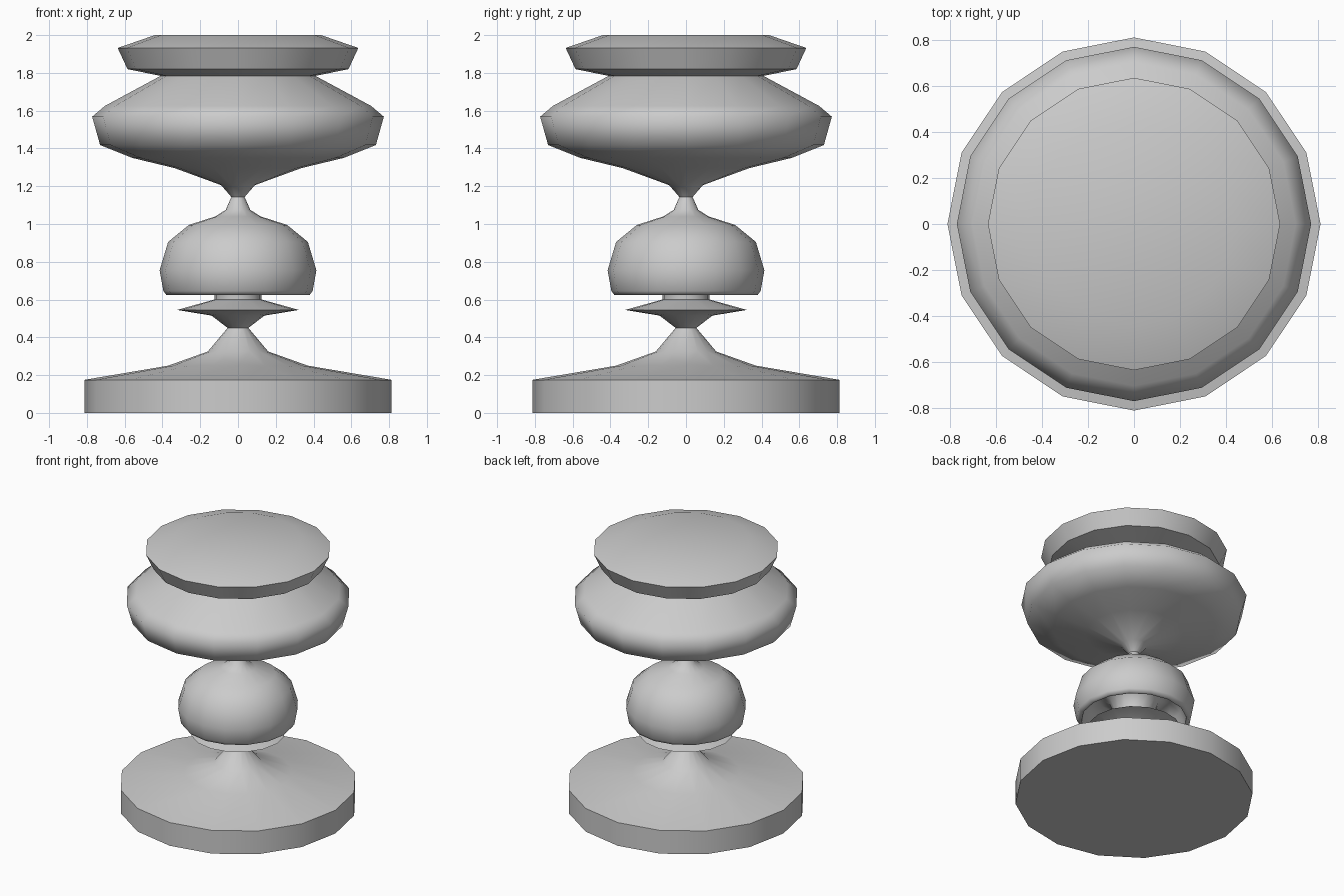
import bpy, bmesh, math

if "Cube" in bpy.data.objects:
    bpy.data.objects.remove(bpy.data.objects["Cube"])

SIDES = 16


def lathe(name, profile, angle):
    """Revolve (radius, height) points around z; radius 0 makes a closed fan."""
    bm = bmesh.new()
    rings = []
    for r, z in profile:
        if r == 0:
            rings.append([bm.verts.new((0, 0, z))] * SIDES)
        else:
            rings.append([bm.verts.new((r * math.cos(2 * math.pi * i / SIDES),
                                        r * math.sin(2 * math.pi * i / SIDES), z))
                          for i in range(SIDES)])
    for a, b in zip(rings, rings[1:]):
        for i in range(SIDES):
            j = (i + 1) % SIDES
            corners = list(dict.fromkeys((a[i], a[j], b[j], b[i])))
            bm.faces.new(corners)
    mesh = bpy.data.meshes.new(name)
    bm.to_mesh(mesh)
    bm.free()
    obj = bpy.data.objects.new(name, mesh)
    bpy.context.collection.objects.link(obj)
    bpy.ops.object.select_all(action='DESELECT')
    obj.select_set(True)
    bpy.context.view_layer.objects.active = obj
    bpy.ops.object.shade_smooth_by_angle(angle=math.radians(angle))
    return obj


# wide foot with a sloping shoulder
lathe("base", [(0, 0), (0.813, 0), (0.813, 0.175), (0.37, 0.25),
               (0.16, 0.325), (0.055, 0.45)], 50)

# thin collar disc
lathe("collar", [(0.055, 0.45), (0.14, 0.515), (0.323, 0.545),
                 (0.125, 0.60)], 50)

# bulb with a hollow underside, and narrow waist
lathe("bulb", [(0.125, 0.60), (0.125, 0.65), (0.17, 0.76), (0.25, 0.80),
               (0.33, 0.74), (0.36, 0.625), (0.38, 0.625), (0.395, 0.645),
               (0.415, 0.755), (0.37, 0.905), (0.26, 0.995), (0.12, 1.04),
               (0.065, 1.075), (0.035, 1.143)], 75)

# large bowl
lathe("bowl", [(0.035, 1.143), (0.09, 1.206), (0.336, 1.296), (0.56, 1.35),
               (0.73, 1.418), (0.772, 1.568), (0.705, 1.625),
               (0.41, 1.784)], 75)

# top slab
lathe("top", [(0.41, 1.784), (0.585, 1.82), (0.637, 1.932),
              (0.44, 2.0), (0, 2.0)], 50)
